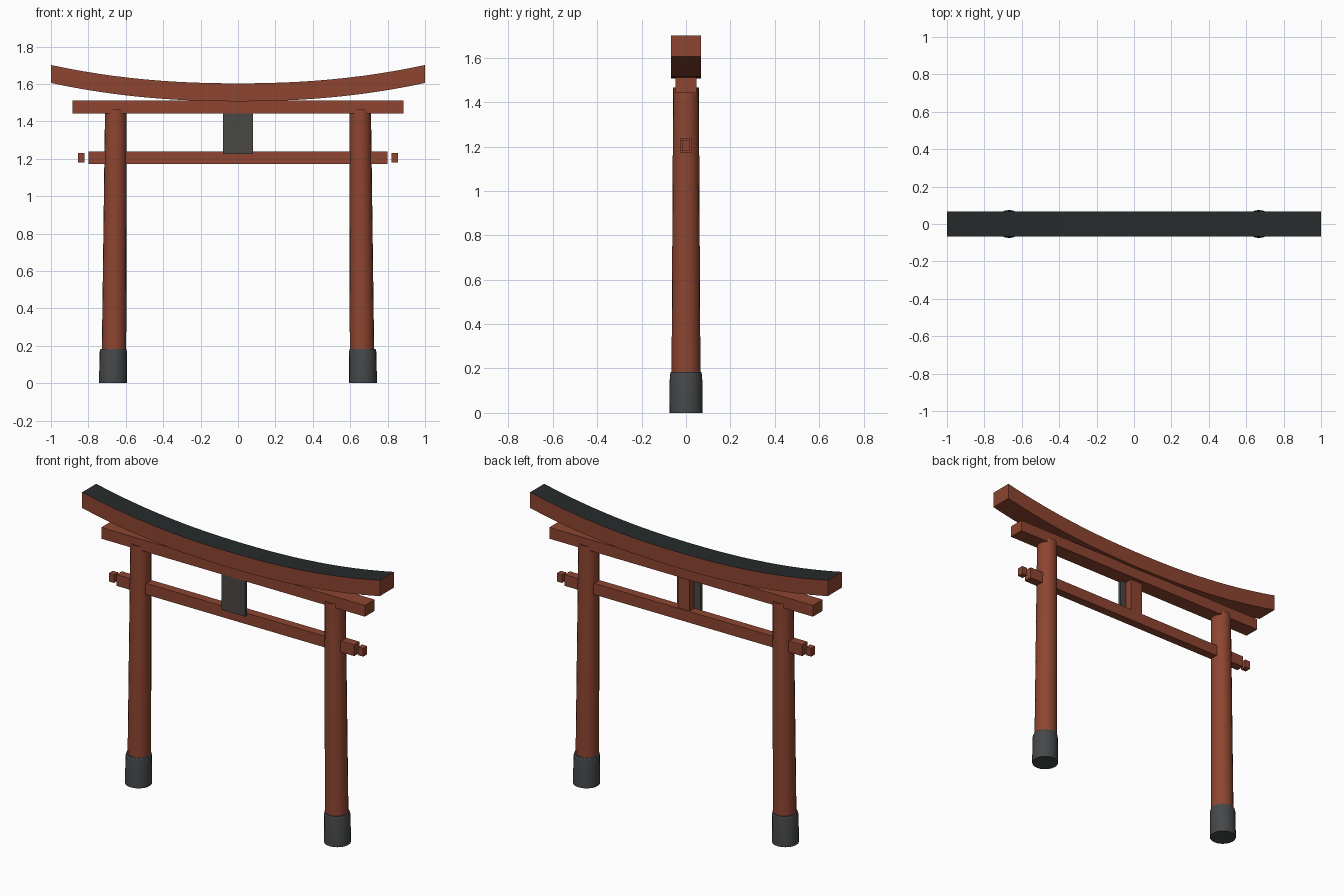
import bpy, bmesh, math
from mathutils import Vector

if "Cube" in bpy.data.objects:
    bpy.data.objects.remove(bpy.data.objects["Cube"])


def material(name, rgb):
    m = bpy.data.materials.new(name)
    m.diffuse_color = (*rgb, 1)
    m.use_nodes = True
    m.node_tree.nodes["Principled BSDF"].inputs["Base Color"].default_value = m.diffuse_color
    return m


RED = material("red_wood", (0.27, 0.06, 0.03))
BLACK = material("black_roof", (0.02, 0.024, 0.025))
STONE = material("dark_stone", (0.06, 0.063, 0.067))
PLAQUE = material("plaque_grey", (0.07, 0.065, 0.06))


def finish(name, bm, mats, smooth=False):
    bmesh.ops.recalc_face_normals(bm, faces=bm.faces)
    me = bpy.data.meshes.new(name)
    bm.to_mesh(me)
    bm.free()
    for m in mats:
        me.materials.append(m)
    ob = bpy.data.objects.new(name, me)
    bpy.context.collection.objects.link(ob)
    if smooth:
        bpy.ops.object.select_all(action='DESELECT')
        ob.select_set(True)
        bpy.context.view_layer.objects.active = ob
        bpy.ops.object.shade_smooth_by_angle(angle=math.radians(35))
    return ob


def box(name, lo, hi, mat):
    bm = bmesh.new()
    bmesh.ops.create_cube(bm, size=1)
    lo, hi = Vector(lo), Vector(hi)
    bmesh.ops.scale(bm, vec=hi - lo, verts=bm.verts)
    bmesh.ops.translate(bm, vec=(lo + hi) / 2, verts=bm.verts)
    return finish(name, bm, [mat])


def loft(bm, rings):
    # join equal-length vertex rings and cap both ends
    rings = [[bm.verts.new(p) for p in r] for r in rings]
    n = len(rings[0])
    strips = [[bm.faces.new((a[i], a[(i + 1) % n], b[(i + 1) % n], b[i]))
               for i in range(n)] for a, b in zip(rings, rings[1:])]
    bm.faces.new(rings[0])
    bm.faces.new(rings[-1])
    return strips


def round_post(name, profile, mat, sides):
    # profile rows: centre x, radius, height
    bm = bmesh.new()
    loft(bm, [[(cx + r * math.cos(2 * math.pi * i / sides),
                r * math.sin(2 * math.pi * i / sides), z)
               for i in range(sides)] for cx, r, z in profile])
    return finish(name, bm, [mat], True)


# Pillars leaning slightly inward, stone sleeves and end wedges
for side, s in (("left", -1), ("right", 1)):
    round_post(side + "_pillar", [(s * 0.664, 0.066, 0.02),
                                  (s * 0.653, 0.058, 1.465)], RED, 20)
    round_post(side + "_pillar_base", [(s * 0.668, 0.075, 0),
                                       (s * 0.667, 0.073, 0.167),
                                       (s * 0.666, 0.069, 0.184)], STONE, 20)
    x0, x1 = sorted((s * 0.82, s * 0.855))
    box(side + "_wedge", (x0, -0.019, 1.18), (x1, 0.019, 1.23), RED)

# Straight beams, centre strut and plaque
box("lower_tie_beam", (-0.799, -0.026, 1.171), (0.799, 0.026, 1.239), RED)
box("upper_lintel", (-0.886, -0.047, 1.442), (0.886, 0.047, 1.51), RED)
box("centre_strut", (-0.04, -0.022, 1.23), (0.04, 0.022, 1.45), RED)
box("plaque", (-0.079, -0.044, 1.225), (0.079, -0.028, 1.455), PLAQUE)

# Upswept top beam with black upper surface
bm = bmesh.new()
rings = []
for i in range(25):
    x = -1 + i / 12
    lift = 0.098 * abs(x) ** 2.2
    rings.append([(x, y, z + lift) for y, z in
                  ((-0.067, 1.507), (0.067, 1.507), (0.067, 1.603), (-0.067, 1.603))])
for strip in loft(bm, rings):
    strip[2].material_index = 1
finish("curved_top_beam", bm, [RED, BLACK], True)
